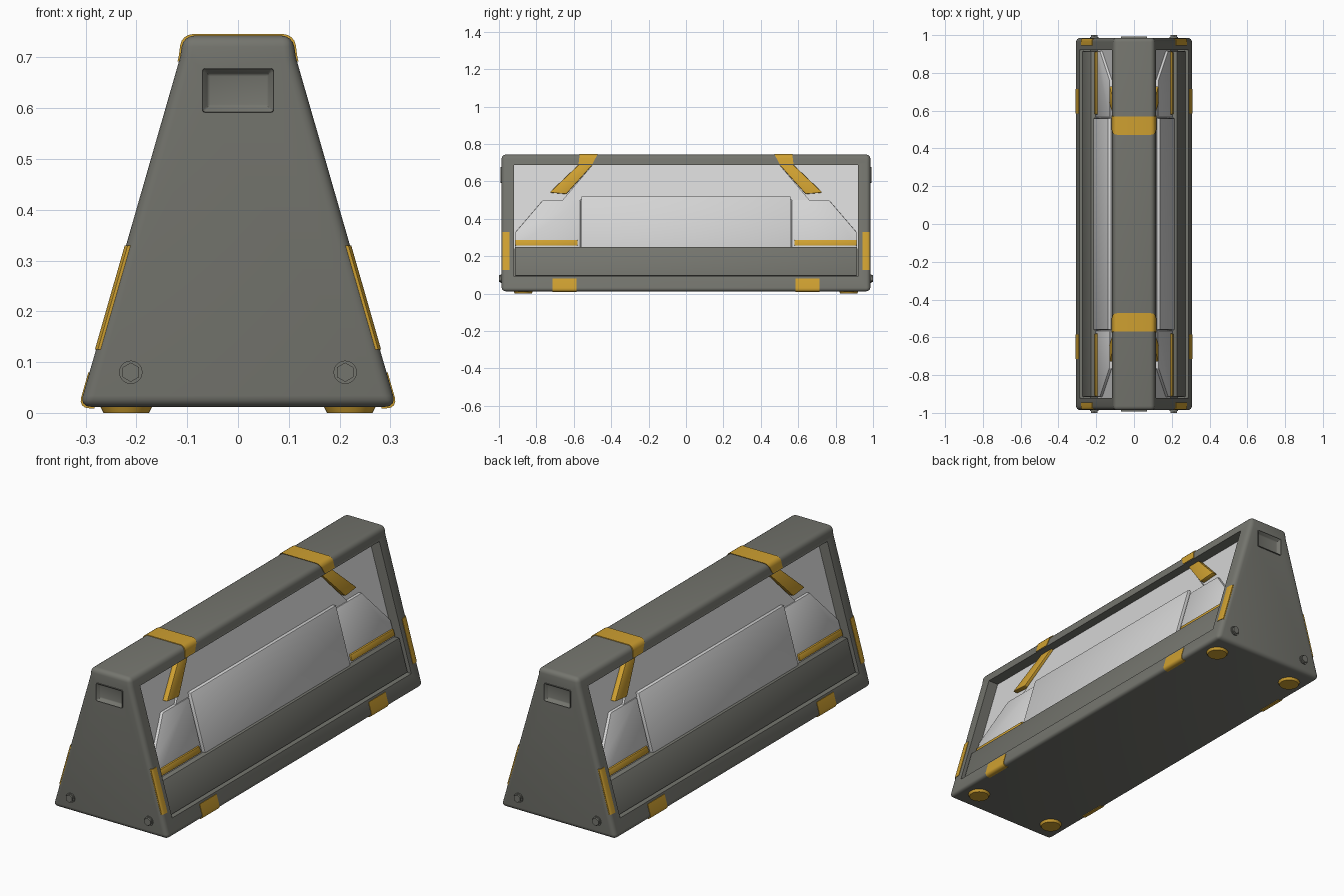
import bpy, bmesh, math
from mathutils import Matrix, Vector

if "Cube" in bpy.data.objects:
    bpy.data.objects.remove(bpy.data.objects["Cube"])


def material(name, rgb):
    m = bpy.data.materials.new(name)
    m.diffuse_color = (*rgb, 1)
    m.use_nodes = True
    m.node_tree.nodes["Principled BSDF"].inputs["Base Color"].default_value = m.diffuse_color
    return m


GREY = material("dark grey casing", (0.175, 0.177, 0.155))
LIGHT = material("light panel", (0.66, 0.66, 0.66))
YELLOW = material("yellow trim", (0.62, 0.35, 0.03))


def side(z):
    """Half width of the sloping side at height z."""
    return 0.312 - 0.288 * (z - 0.012)


def prism(bm, a, b):
    va, vb = [bm.verts.new(p) for p in a], [bm.verts.new(p) for p in b]
    bm.faces.new(va)
    bm.faces.new(vb[::-1])
    for i in range(len(va)):
        j = (i + 1) % len(va)
        bm.faces.new((va[i], vb[i], vb[j], va[j]))


def box(bm, x0, x1, y0, y1, z0, z1):
    ring = [(x0, z0), (x1, z0), (x1, z1), (x0, z1)]
    prism(bm, [(x, y0, z) for x, z in ring], [(x, y1, z) for x, z in ring])


def finish(name, bm, mat, bevel=0, segments=2):
    bmesh.ops.recalc_face_normals(bm, faces=bm.faces)
    if bevel:
        edges = [e for e in bm.edges if e.calc_face_angle(0) > 0.5]
        bmesh.ops.bevel(bm, geom=edges, offset=bevel, segments=segments,
                        profile=0.5, affect='EDGES', clamp_overlap=True)
    me = bpy.data.meshes.new(name)
    bm.to_mesh(me)
    bm.free()
    ob = bpy.data.objects.new(name, me)
    bpy.context.collection.objects.link(ob)
    me.materials.append(mat)
    return ob


def smooth(ob):
    bpy.ops.object.select_all(action='DESELECT')
    ob.select_set(True)
    bpy.context.view_layer.objects.active = ob
    bpy.ops.object.shade_smooth_by_angle(angle=math.radians(35))


def boolean(ob, cutter, operation):
    mod = ob.modifiers.new("cut", 'BOOLEAN')
    mod.object, mod.operation, mod.solver = cutter, operation, 'EXACT'
    bpy.context.view_layer.objects.active = ob
    bpy.ops.object.modifier_apply(modifier=mod.name)
    bpy.data.objects.remove(cutter)
    smooth(ob)


def side_prisms(bm, polygon, outer, inner, mirror_y):
    """(y, z) polygon laid on both sloping sides between two depths."""
    for s in (1, -1):
        for t in ((1, -1) if mirror_y else (1,)):
            prism(bm, *[[(s * (side(z) - d), t * y, z) for y, z in polygon]
                        for d in (outer, inner)])


def plate(name, polygon, outer, mat, inner=0.065, mirror_y=False, bevel=0.0):
    bm = bmesh.new()
    side_prisms(bm, polygon, outer, inner, mirror_y)
    ob = finish(name, bm, mat, bevel)
    smooth(ob)


def rect(y0, y1, z0, z1):
    return [(y0, z0), (y1, z0), (y1, z1), (y0, z1)]


def casing(name, mat, grow=0.0):
    """Rounded wedge-shaped body, optionally inflated."""
    half = [(0.312 + grow, 0.012 - grow), (0.114 + grow, 0.70),
            (0.108 + grow, 0.743 + grow)]
    ring = half + [(-x, z) for x, z in half[::-1]]
    end = 0.986 + grow
    bm = bmesh.new()
    prism(bm, [(x, -end, z) for x, z in ring], [(x, end, z) for x, z in ring])
    return finish(name, bm, mat, 0.022, 4)


# Casing with side openings and handle pockets
body = casing("casing", GREY)
bm = bmesh.new()
side_prisms(bm, rect(-0.92, 0.92, 0.09, 0.688), -0.05, 0.06, False)
for t in (1, -1):
    box(bm, -0.066, 0.066, *sorted((t * 0.962, t * 1.05)), 0.596, 0.674)
boolean(body, finish("cutter", bm, GREY), 'DIFFERENCE')

# Recessed side panels
plate("lower_side_panel", rect(-0.915, 0.915, 0.095, 0.25), 0.014, GREY, bevel=0.003)
plate("back_panel", rect(-0.92, 0.92, 0.24, 0.688), 0.054, LIGHT)
plate("upper_panel", [(-0.66, 0.5), (0.66, 0.5), (0.5, 0.688), (-0.5, 0.688)],
      0.044, LIGHT)
plate("middle_panel", rect(-0.56, 0.56, 0.245, 0.52), 0.028, LIGHT, bevel=0.005)
plate("corner_panel", [(0.565, 0.245), (0.915, 0.245), (0.915, 0.325),
                       (0.765, 0.5), (0.565, 0.5)], 0.04, LIGHT,
      mirror_y=True, bevel=0.003)

# Yellow strips on the panels
plate("ledge_strip", rect(0.58, 0.912, 0.257, 0.287), 0.032, YELLOW,
      mirror_y=True, bevel=0.004)
plate("diagonal_strip", [(0.50, 0.688), (0.575, 0.688), (0.73, 0.54), (0.64, 0.532)],
      0.03, YELLOW, mirror_y=True, bevel=0.004)

# Yellow bands wrapped round the casing: slices of a slightly larger casing
bands = casing("yellow_bands", YELLOW, 0.003)
bm = bmesh.new()
for t in (1, -1):
    top = [(0.50, 0.692), (0.575, 0.692), (0.565, 0.77), (0.46, 0.77)]
    prism(bm, [(-0.3, t * y, z) for y, z in top], [(0.3, t * y, z) for y, z in top])
    for s in (1, -1):
        # upright corner guards, following the slope
        guard = rect(0.945, 0.981, 0.125, 0.33)
        prism(bm, *[[(s * (side(z) - d), t * y, z) for y, z in guard]
                    for d in (-0.05, 0.018)])
        box(bm, *sorted((s * 0.283, s * 0.4)), *sorted((t * 0.585, t * 0.715)),
            -0.02, 0.08)
boolean(bands, finish("cutter", bm, YELLOW), 'INTERSECT')

for t, where in ((-1, "front"), (1, "back")):
    # Recessed handle with a raised frame
    bm = bmesh.new()
    box(bm, -0.07, 0.07, *sorted((t * 0.965, t * 0.994)), 0.592, 0.678)
    bmesh.ops.recalc_face_normals(bm, faces=bm.faces)
    face = max(bm.faces, key=lambda f: t * f.calc_center_median().y)
    bmesh.ops.inset_region(bm, faces=[face], thickness=0.016)
    bmesh.ops.translate(bm, verts=face.verts, vec=(0, -t * 0.02, 0))
    smooth(finish(where + "_handle", bm, GREY, 0.004))

    # Hexagonal bolts on round washers
    bm = bmesh.new()
    for s in (1, -1):
        for sides, radius, end in ((20, 0.023, 0.991), (6, 0.019, 1.0)):
            bmesh.ops.create_cone(
                bm, cap_ends=True, segments=sides, radius1=radius, radius2=radius,
                depth=0.03, matrix=Matrix.Translation((s * 0.211, t * (end - 0.015), 0.08))
                @ Matrix.Rotation(math.pi / 2, 4, 'X'))
    smooth(finish(where + "_bolts", bm, GREY))

    # Round feet
    bm = bmesh.new()
    for s in (1, -1):
        bmesh.ops.create_cone(bm, cap_ends=True, segments=28, radius1=0.045,
                              radius2=0.053, depth=0.016,
                              matrix=Matrix.Translation((s * 0.22, t * 0.87, 0.008)))
    smooth(finish(where + "_feet", bm, YELLOW))
